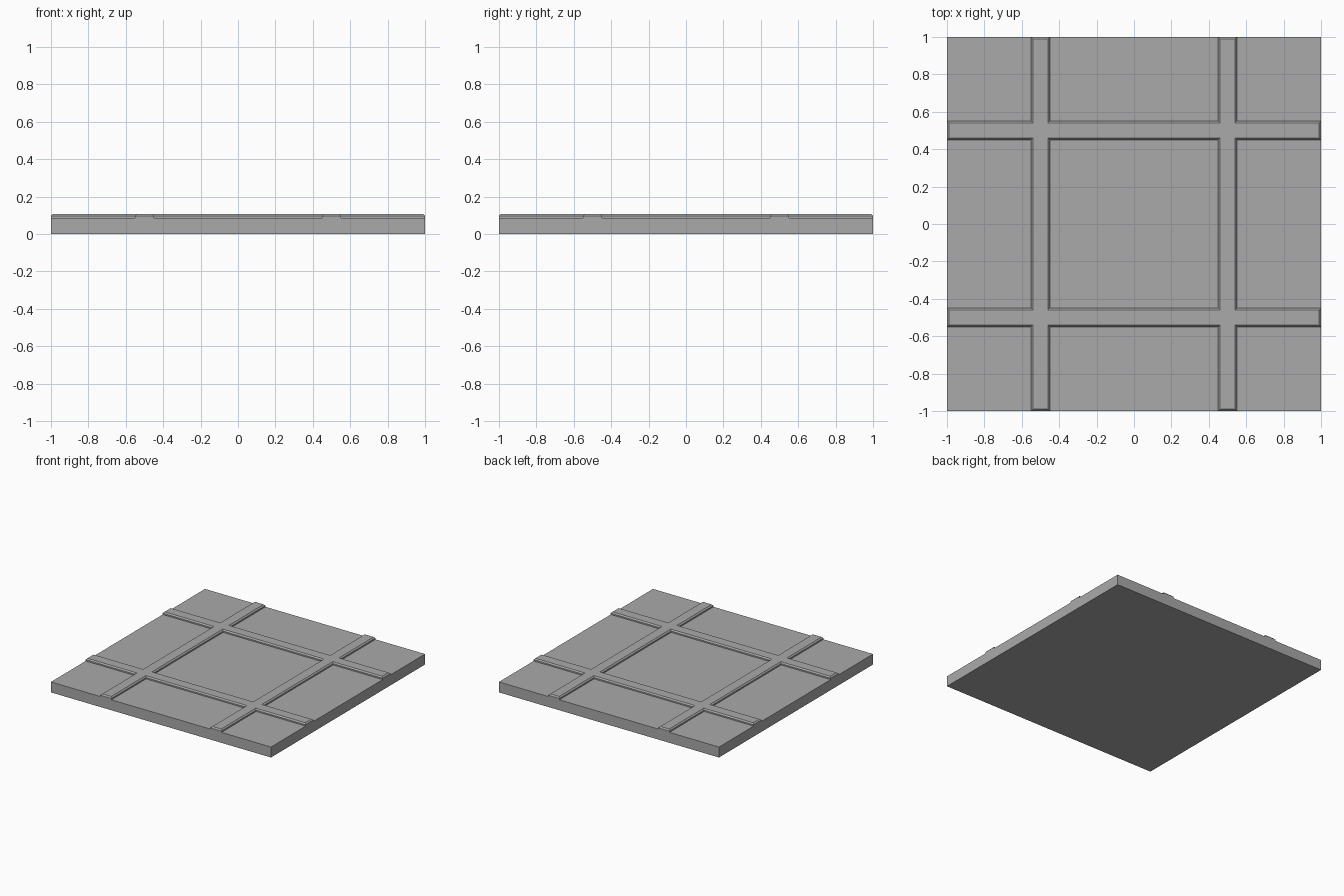
import bpy, bmesh

if "Cube" in bpy.data.objects:
    bpy.data.objects.remove(bpy.data.objects["Cube"])

SLAB_TOP, WALL_TOP, RIDGE_TOP = 0.086, 0.097, 0.107
LINES = [-1, -0.55, -0.45, 0.45, 0.55, 1]
CHAMFER = 0.01

grey = bpy.data.materials.new("plain grey")
grey.diffuse_color = (0.4, 0.4, 0.4, 1)
grey.use_nodes = True
grey.node_tree.nodes["Principled BSDF"].inputs["Base Color"].default_value = grey.diffuse_color

bm = bmesh.new()

# Slab: top cells laid out along the ridge lines
grid = [[bm.verts.new((x, y, SLAB_TOP)) for y in LINES] for x in LINES]
ridge_cells = []
for i in range(5):
    for j in range(5):
        face = bm.faces.new((grid[i][j], grid[i + 1][j], grid[i + 1][j + 1], grid[i][j + 1]))
        if i in (1, 3) or j in (1, 3):
            ridge_cells.append(face)

# Slab sides and underside
rim = [e for e in bm.edges if e.is_boundary]
sides = bmesh.ops.extrude_edge_only(bm, edges=rim)["geom"]
for v in sides:
    if isinstance(v, bmesh.types.BMVert):
        v.co.z = 0
bmesh.ops.contextual_create(bm, geom=[e for e in sides if isinstance(e, bmesh.types.BMEdge) and e.is_boundary
                                      and all(v.co.z == 0 for v in e.verts)])
bmesh.ops.recalc_face_normals(bm, faces=bm.faces)

# Raised crossing ridges with straight walls
raised = bmesh.ops.extrude_face_region(bm, geom=ridge_cells)["geom"]
bmesh.ops.delete(bm, geom=[f for f in ridge_cells if f.is_valid], context="FACES_ONLY")
tops = [f for f in raised if isinstance(f, bmesh.types.BMFace)]
for v in {v for f in tops for v in f.verts}:
    v.co.z = WALL_TOP

# Chamfer around the ridge tops
bmesh.ops.inset_region(bm, faces=tops, thickness=CHAMFER, depth=0,
                       use_even_offset=True, use_boundary=True)
for v in {v for f in tops for v in f.verts}:
    v.co.z = RIDGE_TOP

bmesh.ops.recalc_face_normals(bm, faces=bm.faces)
mesh = bpy.data.meshes.new("floor_tile")
bm.to_mesh(mesh)
bm.free()
mesh.materials.append(grey)
tile = bpy.data.objects.new("floor_tile", mesh)
bpy.context.collection.objects.link(tile)
